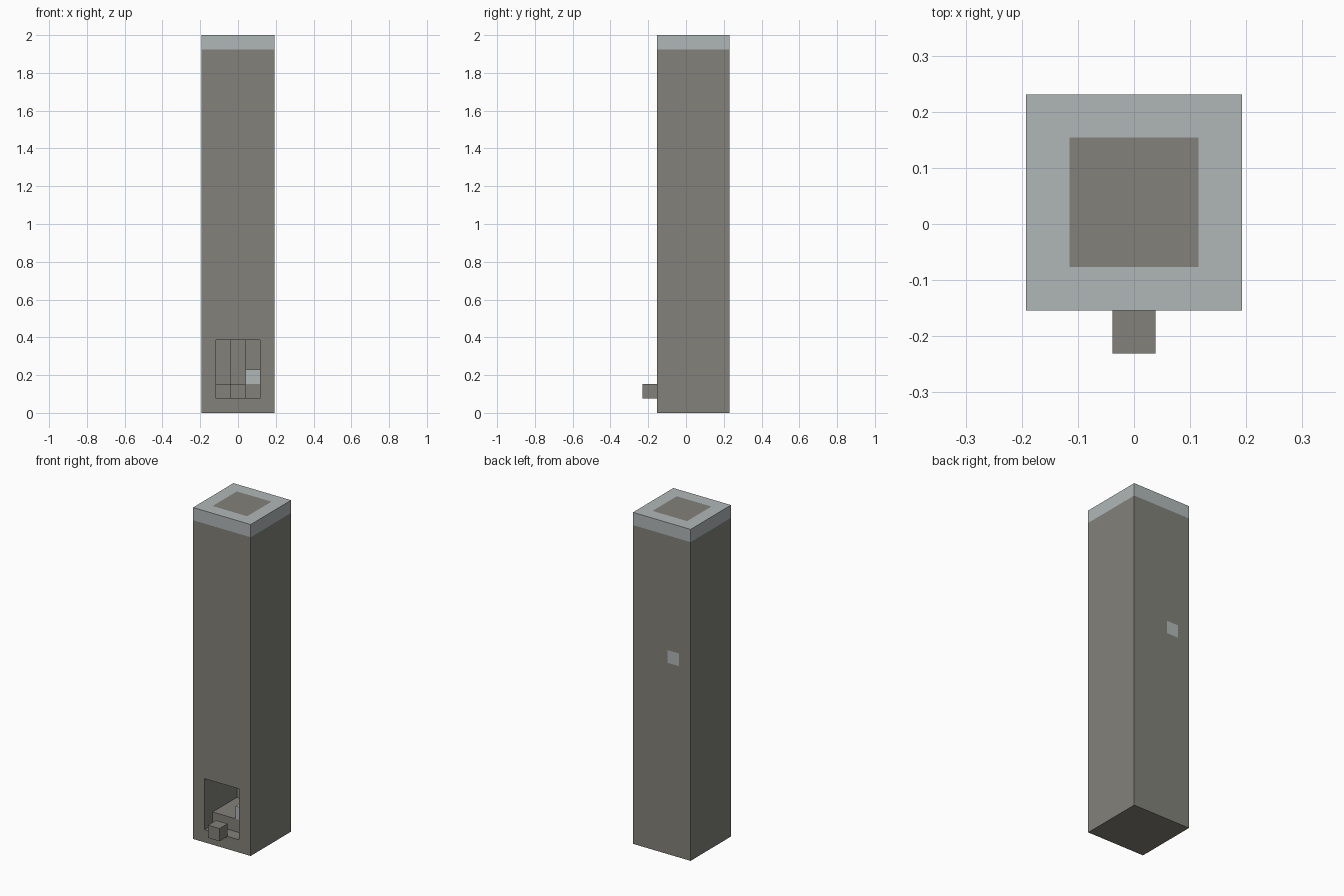
import bpy, bmesh
from mathutils import Vector

U = 1 / 13  # one building block

cube = bpy.data.objects.get("Cube")
if cube:
    bpy.data.objects.remove(cube, do_unlink=True)


def material(name, rgb):
    m = bpy.data.materials.new(name)
    m.use_nodes = True
    m.diffuse_color = (*rgb, 1)
    m.node_tree.nodes["Principled BSDF"].inputs["Base Color"].default_value = (*rgb, 1)
    return m


stone = material("dark stone", (0.223, 0.22, 0.192))
pale = material("pale stone", (0.434, 0.475, 0.475))


def add_object(name, bm, mats):
    bmesh.ops.recalc_face_normals(bm, faces=bm.faces)
    mesh = bpy.data.meshes.new(name)
    bm.to_mesh(mesh)
    bm.free()
    for m in mats:
        mesh.materials.append(m)
    ob = bpy.data.objects.new(name, mesh)
    bpy.context.collection.objects.link(ob)
    return ob


def box_bmesh(lo, hi):
    """Box between two corners given in blocks."""
    lo, hi = Vector(lo) * U, Vector(hi) * U
    bm = bmesh.new()
    bmesh.ops.create_cube(bm, size=1)
    for v in bm.verts:
        v.co = (lo + hi) / 2 + v.co * (hi - lo)
    return bm


def box(name, lo, hi, mat):
    return add_object(name, box_bmesh(lo, hi), [mat])


# Tower body, split along the borders of its painted areas
bm = box_bmesh((-2.5, -2, 0), (2.5, 3, 26))
cuts = [(0, -1.5), (0, -0.5), (0, 1.5), (1, -1), (1, 2), (2, 15), (2, 16), (2, 25)]
for axis, pos in cuts:
    normal = Vector((0, 0, 0))
    normal[axis] = 1
    bmesh.ops.bisect_plane(bm, geom=bm.verts[:] + bm.edges[:] + bm.faces[:],
                           plane_co=normal * pos * U, plane_no=normal)

# Pale cap ring with a dark roof slab, and a pale window block at the back
for f in bm.faces:
    x, y, z = f.calc_center_median() / U
    roof = z > 25.9 and abs(x) < 1.5 and -1 < y < 2
    window = y > 2.9 and -1.5 < x < -0.5 and 15 < z < 16
    f.material_index = int((z > 25 and not roof) or window)
tower = add_object("tower", bm, [stone, pale])

# Hollow shaft and doorway, cut as one extruded profile
profile = [(-3, 1), (-1, 1), (-1, 2), (2, 2), (2, 25), (-1, 25), (-1, 5), (-3, 5)]
bm = bmesh.new()
face = bm.faces.new([bm.verts.new((-1.5 * U, y * U, z * U)) for y, z in profile])
ext = bmesh.ops.extrude_face_region(bm, geom=[face])
bmesh.ops.translate(bm, vec=(3 * U, 0, 0),
                    verts=[g for g in ext["geom"] if isinstance(g, bmesh.types.BMVert)])
cutter = add_object("shaft_cutter", bm, [stone])
cutter.hide_render = True
mod = tower.modifiers.new("shaft", 'BOOLEAN')
mod.operation = 'DIFFERENCE'
mod.solver = 'EXACT'
mod.object = cutter
bpy.context.view_layer.objects.active = tower
bpy.ops.object.modifier_apply(modifier=mod.name)
bpy.data.objects.remove(cutter, do_unlink=True)

# Doorstep, inner stair block and rear pillar
box("doorstep", (-0.5, -3, 1), (0.5, -2, 2), stone)
box("stair_block", (0.5, -1, 2), (1.5, 0, 3), pale)
box("rear_pillar", (-0.5, 1, 2), (0.5, 2, 25), stone)
